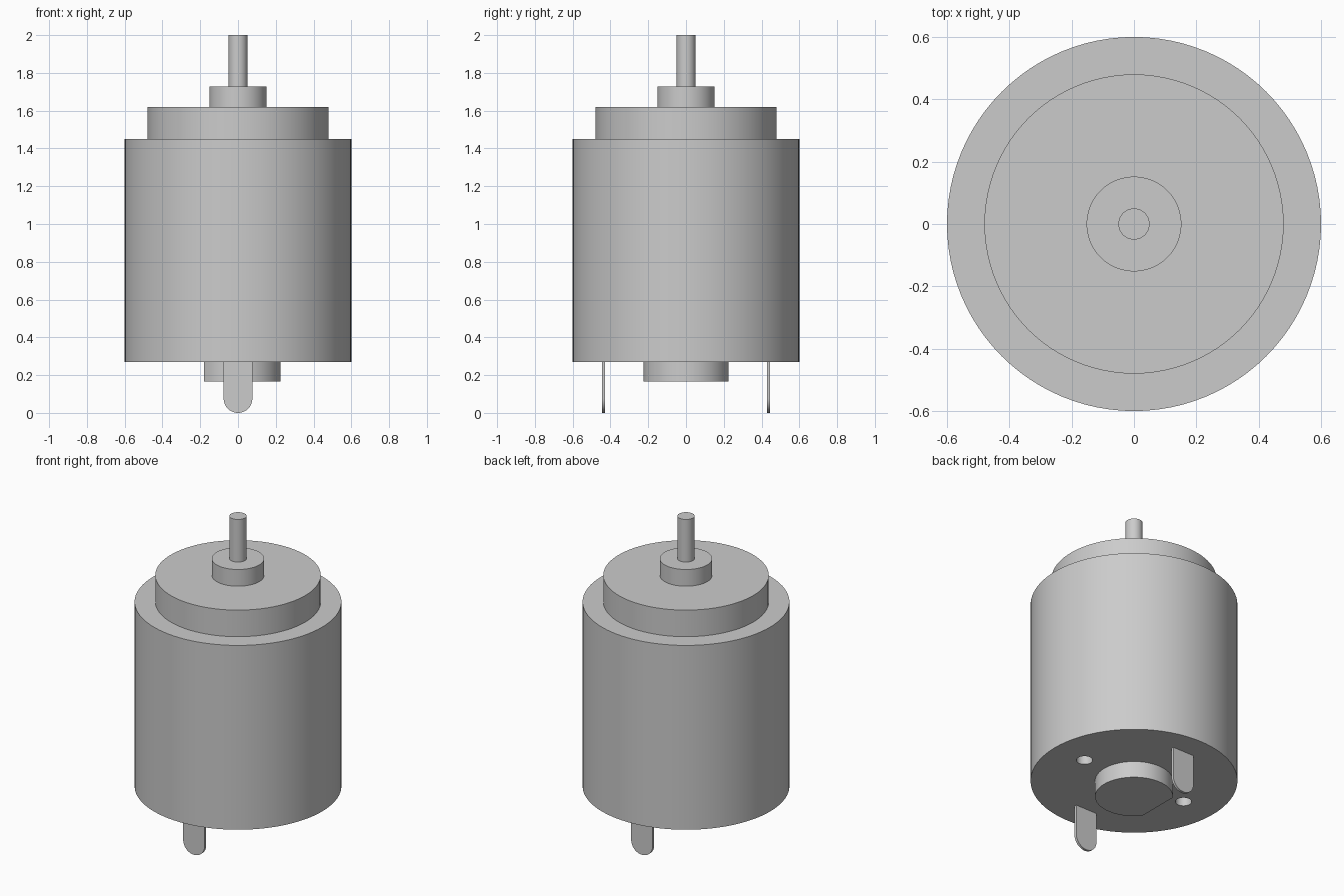
import bpy, bmesh, math
from mathutils import Vector

if "Cube" in bpy.data.objects:
    bpy.data.objects.remove(bpy.data.objects["Cube"], do_unlink=True)

grey = bpy.data.materials.new("plain_grey")
grey.use_nodes = True
colour = (0.6, 0.6, 0.6, 1)
grey.diffuse_color = colour
grey.node_tree.nodes["Principled BSDF"].inputs["Base Color"].default_value = colour


def arc(radius, start=0, end=2 * math.pi, steps=96):
    """Points along an arc, without the end point."""
    return [(radius * math.cos(start + (end - start) * i / steps),
             radius * math.sin(start + (end - start) * i / steps))
            for i in range(steps)]


def prism(name, points, direction):
    """Extrude a closed outline of 3D points along a direction."""
    bm = bmesh.new()
    face = bm.faces.new([bm.verts.new(p) for p in points])
    top = bmesh.ops.extrude_face_region(bm, geom=[face], use_keep_orig=True)["geom"]
    bmesh.ops.translate(bm, vec=Vector(direction),
                        verts=[v for v in top if isinstance(v, bmesh.types.BMVert)])
    bmesh.ops.recalc_face_normals(bm, faces=bm.faces)
    mesh = bpy.data.meshes.new(name)
    bm.to_mesh(mesh)
    bm.free()
    mesh.materials.append(grey)
    obj = bpy.data.objects.new(name, mesh)
    bpy.context.collection.objects.link(obj)
    return obj


def disc(name, radius, bottom, top, centre_x=0, flat_x=-1):
    """Upright cylinder, optionally cut flat on its -x side."""
    points = [(centre_x + max(x, flat_x), y, bottom) for x, y in arc(radius)]
    return prism(name, points, (0, 0, top - bottom))


# Main casing, stepped front plate, bearing collar and shaft
housing = disc("housing", 0.6, 0.27, 1.45)
parts = [housing,
         disc("front_plate", 0.48, 1.45, 1.62),
         disc("bearing_collar", 0.152, 1.62, 1.727),
         disc("shaft", 0.05, 1.727, 2.0),
         disc("rear_boss", 0.226, 0.165, 0.27, flat_x=-0.18)]

# Two blind holes in the rear face
for label, x in (("left", 0.375), ("right", -0.375)):
    cutter = disc(label + "_hole_cutter", 0.047, 0.2, 0.39, centre_x=x)
    cutter.hide_render = True
    cutter.hide_set(True)
    cutter.display_type = 'WIRE'
    cut = housing.modifiers.new(label + "_hole", 'BOOLEAN')
    cut.operation = 'DIFFERENCE'
    cut.solver = 'EXACT'
    cut.object = cutter

# Bake the holes so that the cutters can be removed
bpy.context.view_layer.update()
graph = bpy.context.evaluated_depsgraph_get()
baked = bpy.data.meshes.new_from_object(housing.evaluated_get(graph))
housing.modifiers.clear()
housing.data = baked
for obj in [o for o in bpy.data.objects if o.name.endswith("_hole_cutter")]:
    bpy.data.objects.remove(obj, do_unlink=True)

# Round-ended terminal tabs at front and back
half = 0.076
outline = arc(half, math.pi, 2 * math.pi, 32) + [(half, 0), (half, 0.27 - half), (-half, 0.27 - half)]
for label, side in (("front", -1), ("back", 1)):
    points = [(x, side * 0.43, z + half) for x, z in outline]
    parts.append(prism(label + "_terminal", points, (0, side * 0.016, 0)))

# Smooth round walls with crisp rims
bpy.ops.object.select_all(action='DESELECT')
for obj in parts:
    obj.select_set(True)
bpy.context.view_layer.objects.active = housing
bpy.ops.object.shade_smooth_by_angle(angle=math.radians(30))
